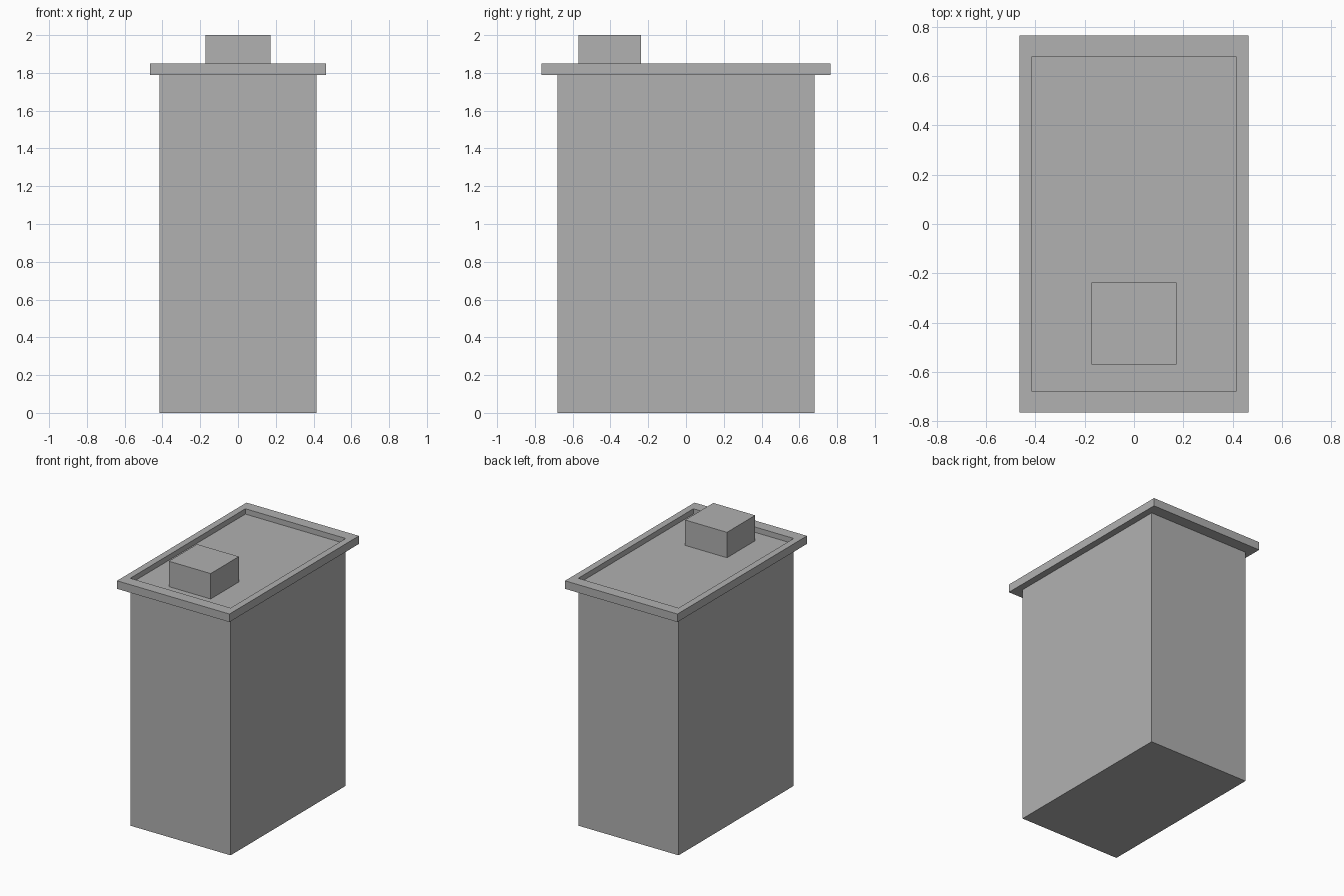
import bpy
import bmesh
from mathutils import Vector

default_cube = bpy.data.objects.get("Cube")
if default_cube:
    bpy.data.objects.remove(default_cube, do_unlink=True)

# One plain grey for the whole building
grey = bpy.data.materials.new("concrete grey")
grey.use_nodes = True
colour = (0.44, 0.44, 0.44, 1)
grey.diffuse_color = colour
grey.node_tree.nodes["Principled BSDF"].inputs["Base Color"].default_value = colour

BODY_X, BODY_Y = 0.415, 0.68
RIM_X, RIM_Y = 0.465, 0.765
ROOF, RIM_LOW, RIM_TOP = 1.81, 1.79, 1.85


def finish(name, bm):
    bmesh.ops.recalc_face_normals(bm, faces=bm.faces)
    mesh = bpy.data.meshes.new(name)
    bm.to_mesh(mesh)
    bm.free()
    mesh.materials.append(grey)
    obj = bpy.data.objects.new(name, mesh)
    bpy.context.collection.objects.link(obj)
    return obj


def box(low, high):
    bm = bmesh.new()
    bmesh.ops.create_cube(bm, size=1)
    low, high = Vector(low), Vector(high)
    for v in bm.verts:
        v.co = (low + high) / 2 + v.co * (high - low)
    return bm


def rectangle(bm, x, y, z):
    return [bm.verts.new((sx * x, sy * y, z))
            for sx, sy in ((-1, -1), (1, -1), (1, 1), (-1, 1))]


# Tower block with flat roof
finish("building_body", box((-BODY_X, -BODY_Y, 0), (BODY_X, BODY_Y, ROOF)))

# Overhanging parapet: a mitred ring extruded upward
bm = bmesh.new()
outer = rectangle(bm, RIM_X, RIM_Y, RIM_LOW)
inner = rectangle(bm, BODY_X, BODY_Y, RIM_LOW)
ring = []
for i in range(4):
    j = (i + 1) % 4
    ring.append(bm.faces.new((outer[i], outer[j], inner[j], inner[i])))
raised = bmesh.ops.extrude_face_region(bm, geom=ring, use_keep_orig=True)["geom"]
bmesh.ops.translate(bm, vec=(0, 0, RIM_TOP - RIM_LOW),
                    verts=[g for g in raised if isinstance(g, bmesh.types.BMVert)])
finish("roof_parapet", bm)

# Stair hut on the roof, with a recessed doorway in its back wall
HUT_X, HUT_FRONT, HUT_BACK = 0.173, -0.57, -0.237
DOOR_LEFT, DOOR_RIGHT, DOOR_TOP, DOOR_DEPTH = -0.01, -0.115, 1.963, 0.035
bm = box((-HUT_X, HUT_FRONT, ROOF), (HUT_X, HUT_BACK, 2))
for point, normal in (((DOOR_LEFT, 0, 0), (1, 0, 0)),
                      ((DOOR_RIGHT, 0, 0), (1, 0, 0)),
                      ((0, 0, DOOR_TOP), (0, 0, 1))):
    bmesh.ops.bisect_plane(bm, geom=bm.verts[:] + bm.edges[:] + bm.faces[:],
                           plane_co=point, plane_no=normal)
door = []
for f in bm.faces:
    c = f.calc_center_median()
    if (abs(c.y - HUT_BACK) < 0.001 and DOOR_RIGHT < c.x < DOOR_LEFT
            and c.z < DOOR_TOP):
        door.append(f)
pushed = bmesh.ops.extrude_face_region(bm, geom=door)["geom"]
bmesh.ops.translate(bm, vec=(0, -DOOR_DEPTH, 0),
                    verts=[g for g in pushed if isinstance(g, bmesh.types.BMVert)])
# Open underside, resting on the roof
underside = [f for f in bm.faces if all(abs(v.co.z - ROOF) < 0.001 for v in f.verts)]
bmesh.ops.delete(bm, geom=underside, context="FACES")
finish("roof_stair_hut", bm)
